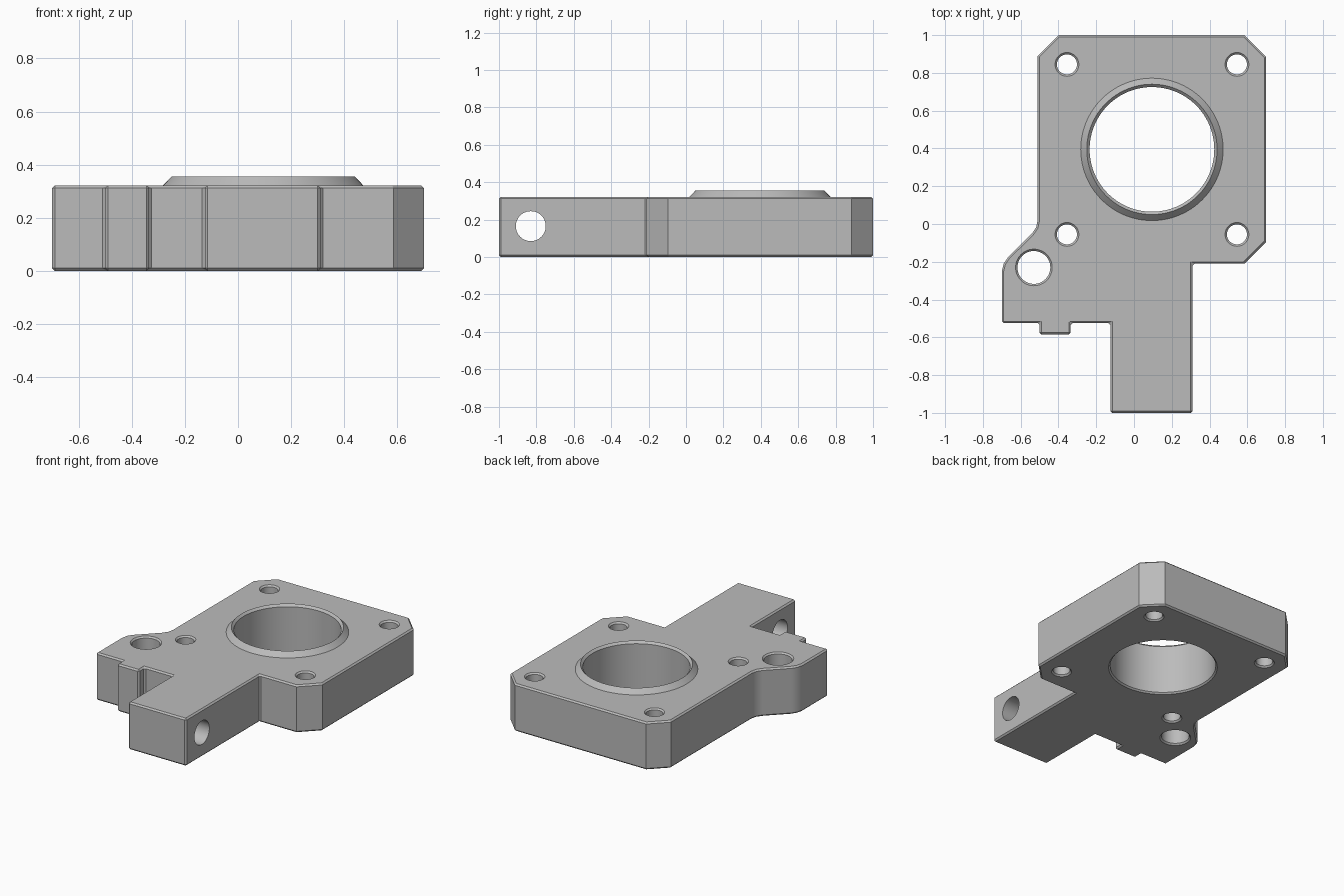
import bpy, bmesh
from math import pi, radians
from mathutils import Matrix, Vector

cube = bpy.data.objects.get("Cube")
if cube:
    bpy.data.objects.remove(cube, do_unlink=True)

TOP = 0.322     # plate thickness
CHAMFER = 0.01

metal = bpy.data.materials.new("grey metal")
metal.use_nodes = True
grey = (0.5, 0.5, 0.5, 1)
metal.diffuse_color = grey
metal.node_tree.nodes["Principled BSDF"].inputs["Base Color"].default_value = grey


def make_object(name, bm):
    bmesh.ops.recalc_face_normals(bm, faces=bm.faces)
    mesh = bpy.data.meshes.new(name)
    bm.to_mesh(mesh)
    bm.free()
    mesh.materials.append(metal)
    obj = bpy.data.objects.new(name, mesh)
    bpy.context.collection.objects.link(obj)
    return obj


def lathe(name, profile, centre, steps=48, closed=False):
    """Revolve (radius, z) points about a vertical axis through centre."""
    bm = bmesh.new()
    verts = [bm.verts.new((r, 0, z)) for r, z in profile]
    edges = [bm.edges.new(pair) for pair in zip(verts, verts[1:])]
    if closed:
        edges.append(bm.edges.new((verts[-1], verts[0])))
    bmesh.ops.spin(bm, geom=verts + edges, cent=(0, 0, 0), axis=(0, 0, 1),
                   angle=2 * pi, steps=steps)
    bmesh.ops.remove_doubles(bm, verts=bm.verts, dist=1e-5)
    bmesh.ops.translate(bm, verts=bm.verts, vec=Vector((*centre, 0)))
    return make_object(name, bm)


def apply(obj, modifier):
    bpy.context.view_layer.objects.active = obj
    bpy.ops.object.modifier_apply(modifier=modifier.name)


def cut(obj, cutter):
    mod = obj.modifiers.new("cut", 'BOOLEAN')
    mod.operation = 'DIFFERENCE'
    mod.solver = 'EXACT'
    mod.object = cutter
    apply(obj, mod)
    bpy.data.objects.remove(cutter, do_unlink=True)


def drill(obj, centre, r, c, top_chamfer=True, steps=48):
    """Vertical through hole with chamfered rims."""
    e = 0.02
    profile = [(0, -e), (r + c + e, -e), (r, c)]
    if top_chamfer:
        profile += [(r, TOP - c), (r + c + e, TOP + e), (0, TOP + e)]
    else:
        profile += [(r, TOP + e), (0, TOP + e)]
    cut(obj, lathe("hole_cutter", profile, centre, steps))


# Plate: outline extruded upward, outer edges chamfered
outline = [(-0.51, 0.89), (-0.40, 1), (0.585, 1), (0.70, 0.885),
           (0.70, -0.095), (0.585, -0.21), (0.31, -0.21), (0.31, -1),
           (-0.125, -1), (-0.125, -0.525), (-0.335, -0.525),
           (-0.335, -0.585), (-0.50, -0.585), (-0.50, -0.525),
           (-0.70, -0.525), (-0.70, -0.25), (-0.69, -0.21),
           (-0.668, -0.177), (-0.54, -0.05), (-0.518, -0.018), (-0.51, 0.02)]
bm = bmesh.new()
face = bm.faces.new([bm.verts.new((x, y, 0)) for x, y in outline])
extruded = bmesh.ops.extrude_face_region(bm, geom=[face])["geom"]
bmesh.ops.translate(bm, vec=(0, 0, TOP),
                    verts=[v for v in extruded if isinstance(v, bmesh.types.BMVert)])
plate = make_object("mounting_plate", bm)
bevel = plate.modifiers.new("chamfer", 'BEVEL')
bevel.width = CHAMFER
bevel.segments = 1
bevel.limit_method = 'ANGLE'
bevel.angle_limit = radians(60)
apply(plate, bevel)

# Main bore, four bolt holes and the side rod hole
bore = (0.095, 0.395)
drill(plate, bore, 0.33, CHAMFER, top_chamfer=False, steps=96)
for dx in (-0.45, 0.45):
    for dy in (-0.45, 0.45):
        drill(plate, (bore[0] + dx, bore[1] + dy), 0.053, CHAMFER)
drill(plate, (-0.53, -0.23), 0.087, CHAMFER)

# Cross hole through the arm
bm = bmesh.new()
bmesh.ops.create_cone(bm, cap_ends=True, segments=48, radius1=0.08, radius2=0.08, depth=0.8,
                      matrix=Matrix.Translation((0.09, -0.83, 0.165)) @ Matrix.Rotation(pi / 2, 4, 'Y'))
cut(plate, make_object("cross_hole_cutter", bm))

# Raised collar around the bore
collar = lathe("bore_collar", [(0.33, TOP), (0.33, 0.34), (0.345, 0.355), (0.377, TOP)],
               bore, steps=96, closed=True)

# Smooth curved walls, sharp machined edges
for obj in (plate, collar):
    bpy.ops.object.select_all(action='DESELECT')
    obj.select_set(True)
    bpy.context.view_layer.objects.active = obj
    bpy.ops.object.shade_smooth_by_angle(angle=radians(25))
